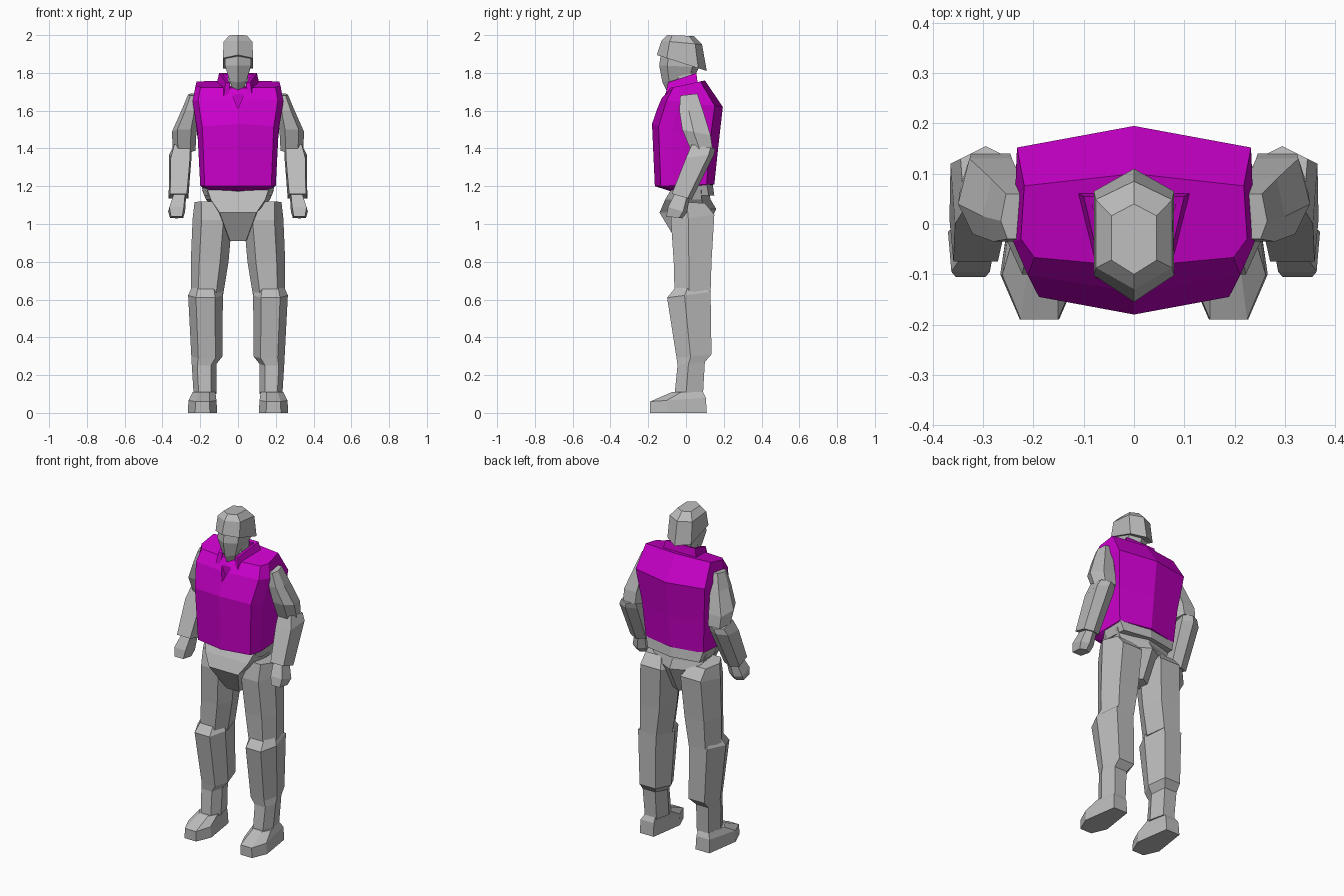
import bpy
import bmesh

cube = bpy.data.objects.get("Cube")
if cube:
    bpy.data.objects.remove(cube)


def material(name, color):
    m = bpy.data.materials.new(name)
    m.use_nodes = True
    m.diffuse_color = color
    m.node_tree.nodes["Principled BSDF"].inputs["Base Color"].default_value = color
    return m


grey = material("light grey", (0.5, 0.5, 0.5, 1))
purple = material("purple", (0.6, 0.0, 0.6, 1))

# Cross-sections: u runs across (-1..1), v from front (0) to back (1)
VEST = [(0, 0), (.88, .1), (1, .3), (.97, .87), (0, 1), (-.97, .87), (-1, .3), (-.88, .1)]
SKULL = [(0, 0), (1, .2), (1, .83), (0, 1), (-1, .83), (-1, .2)]
LIMB = [(-.55, 0), (.55, 0), (1, .4), (.65, 1), (-.65, 1), (-1, .4)]
BOX = [(-.85, 0), (.85, 0), (1, .8), (0, 1), (-1, .8)]
SHOE = [(-.5, 0), (.5, 0), (1, .3), (.6, 1), (-.6, 1), (-1, .3)]


def mesh_object(name, bm, mat):
    bmesh.ops.recalc_face_normals(bm, faces=bm.faces)
    me = bpy.data.meshes.new(name)
    bm.to_mesh(me)
    bm.free()
    me.materials.append(mat)
    ob = bpy.data.objects.new(name, me)
    bpy.context.collection.objects.link(ob)
    return ob


def loft(name, shape, sections, mat=grey, side=1):
    """Section: centre x, half width, front y, back y, front z, back z."""
    bm = bmesh.new()
    rings = []
    for cx, hw, y0, y1, z0, z1 in sections:
        rings.append([bm.verts.new((side * (cx + u * hw), y0 + v * (y1 - y0), z0 + v * (z1 - z0)))
                      for u, v in shape])
    n = len(shape)
    for a, b in zip(rings, rings[1:]):
        for i in range(n):
            j = (i + 1) % n
            bm.faces.new((a[i], a[j], b[j], b[i]))
    bm.faces.new(rings[0])
    bm.faces.new(rings[-1])
    return mesh_object(name, bm, mat)


# Vest with a V-shaped neck notch
vest = loft("vest", VEST, [
    (0, .16, -.07, .11, 1.17, 1.2),
    (0, .2, -.165, .15, 1.2, 1.21),
    (0, .215, -.18, .17, 1.53, 1.4),
    (0, .24, -.135, .195, 1.66, 1.62),
    (0, .225, -.085, .1, 1.72, 1.76)], purple)

bm = bmesh.new()
front = [bm.verts.new((x, -.25, z)) for x, z in ((-.07, 1.78), (.07, 1.78), (0, 1.61))]
face = bm.faces.new(front)
back = bmesh.ops.extrude_face_region(bm, geom=[face])["geom"]
bmesh.ops.translate(bm, vec=(0, .14, 0), verts=[v for v in back if isinstance(v, bmesh.types.BMVert)])
notch = mesh_object("notch_cutter", bm, purple)
notch.hide_render = True
notch.hide_viewport = True
cut = vest.modifiers.new("neck notch", "BOOLEAN")
cut.object = notch
cut.solver = "EXACT"

# Open collar band rising towards the back
bm = bmesh.new()
path = [(-.065, -.095, 1.75), (-.1, .055, 1.8), (.1, .055, 1.8), (.065, -.095, 1.75)]
low = [bm.verts.new((x * 1.15, y * 1.15, z - .07)) for x, y, z in path]
high = [bm.verts.new(p) for p in path]
for i in range(3):
    bm.faces.new((low[i], low[i + 1], high[i + 1], high[i]))
collar = mesh_object("collar", bm, purple)
collar.modifiers.new("thickness", "SOLIDIFY").thickness = .025

# Neck, face and cap
loft("neck", SKULL, [(0, .055, -.07, .06, 1.67, 1.69), (0, .05, -.06, .05, 1.82, 1.82)])
loft("face", SKULL, [
    (0, .032, -.105, .03, 1.71, 1.78),
    (0, .045, -.125, .05, 1.75, 1.79),
    (0, .068, -.142, .07, 1.84, 1.83),
    (0, .07, -.13, .08, 1.92, 1.9)])
loft("cap", SKULL, [
    (0, .08, -.155, .11, 1.895, 1.81),
    (0, .076, -.13, .085, 1.97, 1.95),
    (0, .045, -.1, .04, 2, 1.995)])

# Waist and pelvis
loft("waist", VEST, [(0, .18, -.08, .15, 1.15, 1.15), (0, .2, -.1, .14, 1.23, 1.22)])
loft("pelvis", BOX, [
    (0, .05, -.05, .08, .91, .92),
    (0, .115, -.14, .16, 1.06, 1.08),
    (0, .17, -.11, .13, 1.13, 1.13),
    (0, .19, -.08, .12, 1.18, 1.18)])

# Limbs, built once per side
for label, s in (("left", 1), ("right", -1)):
    loft(label + "_upper_arm", LIMB, [
        (.285, .06, .03, .14, 1.38, 1.4),
        (.285, .065, -.02, .13, 1.5, 1.47),
        (.255, .045, -.035, .09, 1.6, 1.6),
        (.235, .03, -.03, .06, 1.68, 1.69)], side=s)
    loft(label + "_forearm", BOX, [
        (.315, .052, -.075, .03, 1.16, 1.13),
        (.305, .06, .0, .15, 1.35, 1.37),
        (.295, .05, .03, .155, 1.42, 1.4)], side=s)
    loft(label + "_hand", BOX, [
        (.325, .035, -.105, -.02, 1.04, 1.03),
        (.325, .045, -.095, .005, 1.09, 1.06),
        (.31, .035, -.06, .02, 1.16, 1.14)], side=s)
    loft(label + "_thigh", LIMB, [
        (.165, .085, -.06, .13, .61, .63),
        (.15, .1, -.065, .135, .8, .8),
        (.135, .105, -.08, .15, 1.02, 1.05),
        (.15, .08, -.06, .1, 1.12, 1.11)], side=s)
    loft(label + "_shin", LIMB, [
        (.175, .06, -.06, .09, .1, .1),
        (.18, .065, -.045, .1, .25, .27),
        (.165, .082, -.05, .135, .29, .31),
        (.172, .092, -.1, .13, .61, .64),
        (.17, .075, -.05, .1, .67, .66)], side=s)
    loft(label + "_foot", SHOE, [
        (.188, .078, -.19, .11, 0, 0),
        (.188, .074, -.19, .105, .06, .08),
        (.18, .06, -.075, .09, .11, .11)], side=s)
